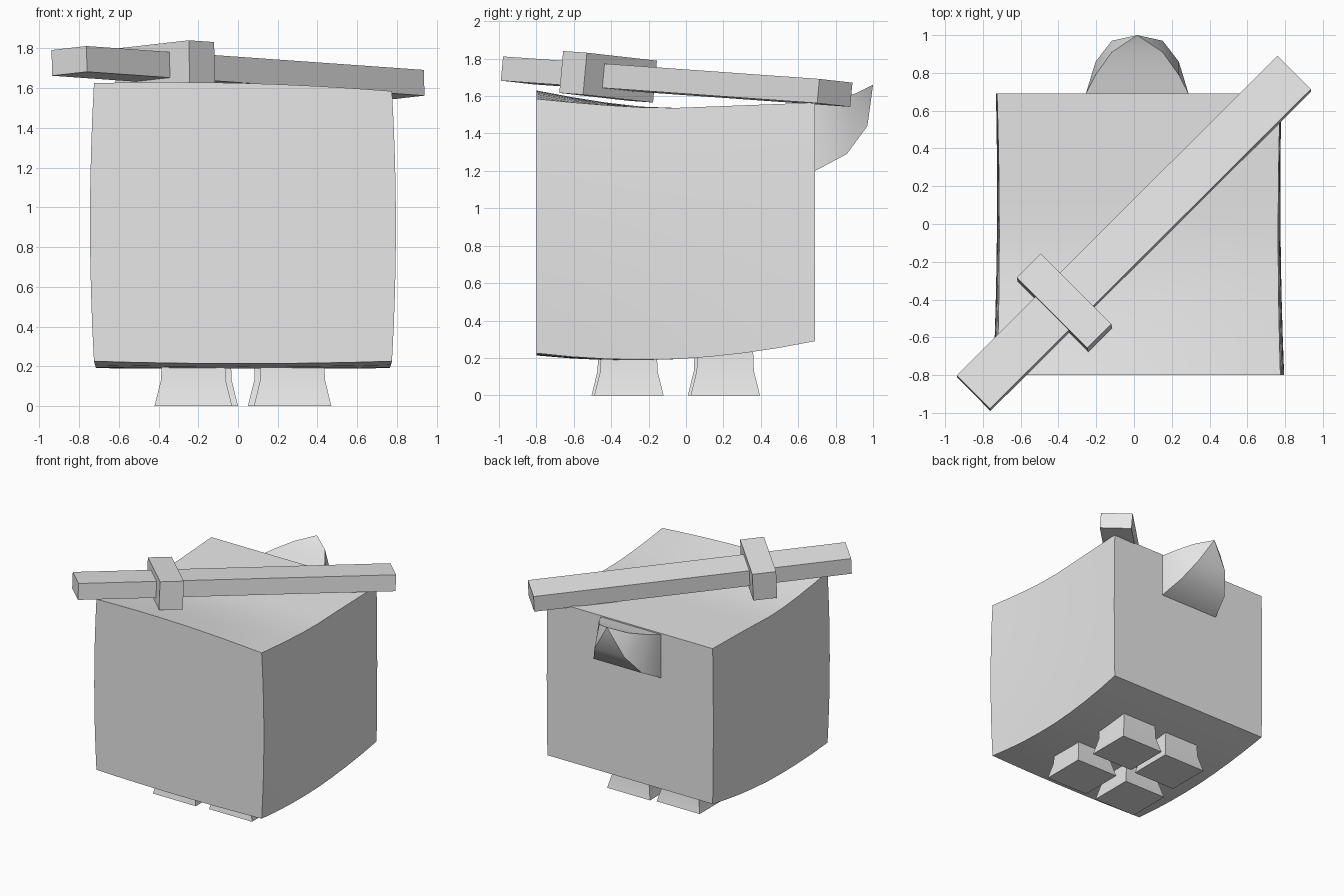
import bpy, bmesh
from math import radians
from mathutils import Matrix, Vector

if "Cube" in bpy.data.objects:
    bpy.data.objects.remove(bpy.data.objects["Cube"])

GREY = (0.8, 0.8, 0.8, 1)
grey = bpy.data.materials.new("plain grey")
grey.use_nodes = True
grey.diffuse_color = GREY
grey.node_tree.nodes["Principled BSDF"].inputs["Base Color"].default_value = GREY


def finish(bm, name):
    """Turn a bmesh into a shaded object."""
    bmesh.ops.recalc_face_normals(bm, faces=bm.faces)
    mesh = bpy.data.meshes.new(name)
    bm.to_mesh(mesh)
    bm.free()
    mesh.materials.append(grey)
    obj = bpy.data.objects.new(name, mesh)
    bpy.context.collection.objects.link(obj)
    bpy.ops.object.select_all(action='DESELECT')
    obj.select_set(True)
    bpy.context.view_layer.objects.active = obj
    bpy.ops.object.shade_smooth_by_angle(angle=radians(30))
    return obj


def loft(name, rings):
    """Skin a list of closed rings that all have the same point count."""
    bm = bmesh.new()
    loops = [[bm.verts.new(p) for p in ring] for ring in rings]
    for a, b in zip(loops, loops[1:]):
        for i in range(len(a)):
            j = (i + 1) % len(a)
            bm.faces.new((a[i], a[j], b[j], b[i]))
    bm.faces.new(loops[0])
    bm.faces.new(loops[-1])
    bmesh.ops.remove_doubles(bm, verts=bm.verts, dist=0.002)
    return finish(bm, name)


def bar(name, size, matrix):
    bm = bmesh.new()
    bmesh.ops.create_cube(bm, size=1, matrix=matrix @ Matrix.Diagonal((*size, 1)))
    return finish(bm, name)


# Body: a block with bulging sides, a sagging top and a rounded underside
bm = bmesh.new()
bmesh.ops.create_cube(bm, size=2)
bmesh.ops.subdivide_edges(bm, edges=bm.edges, cuts=7, use_grid_fill=True)
for vert in bm.verts:
    u, v, w = vert.co
    y = -0.055 + 0.745 * v
    half = 0.75 - 0.012 * (1 - v * v) + 0.02 * (1 - w * w) * (0.65 - 0.35 * v)
    low = 0.187 + 0.105 * (y + 0.3) ** 2 + 0.012 * u * u * max(0, -v)
    if y < -0.1:
        rise = (0.07 - 0.02 * u + 0.02 * (1 - u * u)) * ((-0.1 - y) / 0.7) ** 1.5
    else:
        rise = 0.03 * (y + 0.1) / 0.79
    high = 1.535 + rise
    vert.co = (0.025 + half * u, y, low + (high - low) * (w + 1) / 2)
finish(bm, "body")

# Legs: four square feet that flare towards the ground
for side, x in (("right", -0.225), ("left", 0.275)):
    for end, y in (("front", -0.32), ("back", 0.195)):
        cx = x if end == "front" else x + (0.03 if side == "right" else -0.03)
        cy = y if side == "right" else y + 0.015
        rings = []
        for z, half in ((0, 0.195), (0.13, 0.163), (0.26, 0.158)):
            rings.append([(cx + sx * half, cy + sy * (half - 0.01), z)
                          for sx, sy in ((-1, -1), (1, -1), (1, 1), (-1, 1))])
        loft(f"{end}_{side}_leg", rings)

# Tail: an upturned horn, given as half width, lower y and z, upper y and z
steps = ((0.272, 0.65, 1.19, 0.65, 1.545), (0.272, 0.69, 1.2, 0.69, 1.555),
         (0.22, 0.86, 1.29, 0.79, 1.58), (0.135, 0.97, 1.44, 0.91, 1.615),
         (0.0, 1.0, 1.66, 1.0, 1.66))
loft("tail", [[(0.017 - h, y0, z0), (0.017 + h, y0, z0),
               (0.017 + h, y1, z1), (0.017 - h, y1, z1)]
              for h, y0, z0, y1, z1 in steps])

# Sword: a long bar lying diagonally over the top, with a short crossguard
along = Vector((0.707, 0.704, -0.05)).normalized()
across = Vector((-0.704, 0.707, -0.08)).normalized()
up = along.cross(across).normalized()
frame = Matrix((along, across, up)).transposed().to_4x4()
centre = Matrix.Translation((0, -0.05, 1.677)) @ frame
bar("sword_bar", (2.4, 0.25, 0.13), centre)
bar("sword_guard", (0.18, 0.53, 0.225), centre @ Matrix.Translation((-0.52, 0, 0)))
